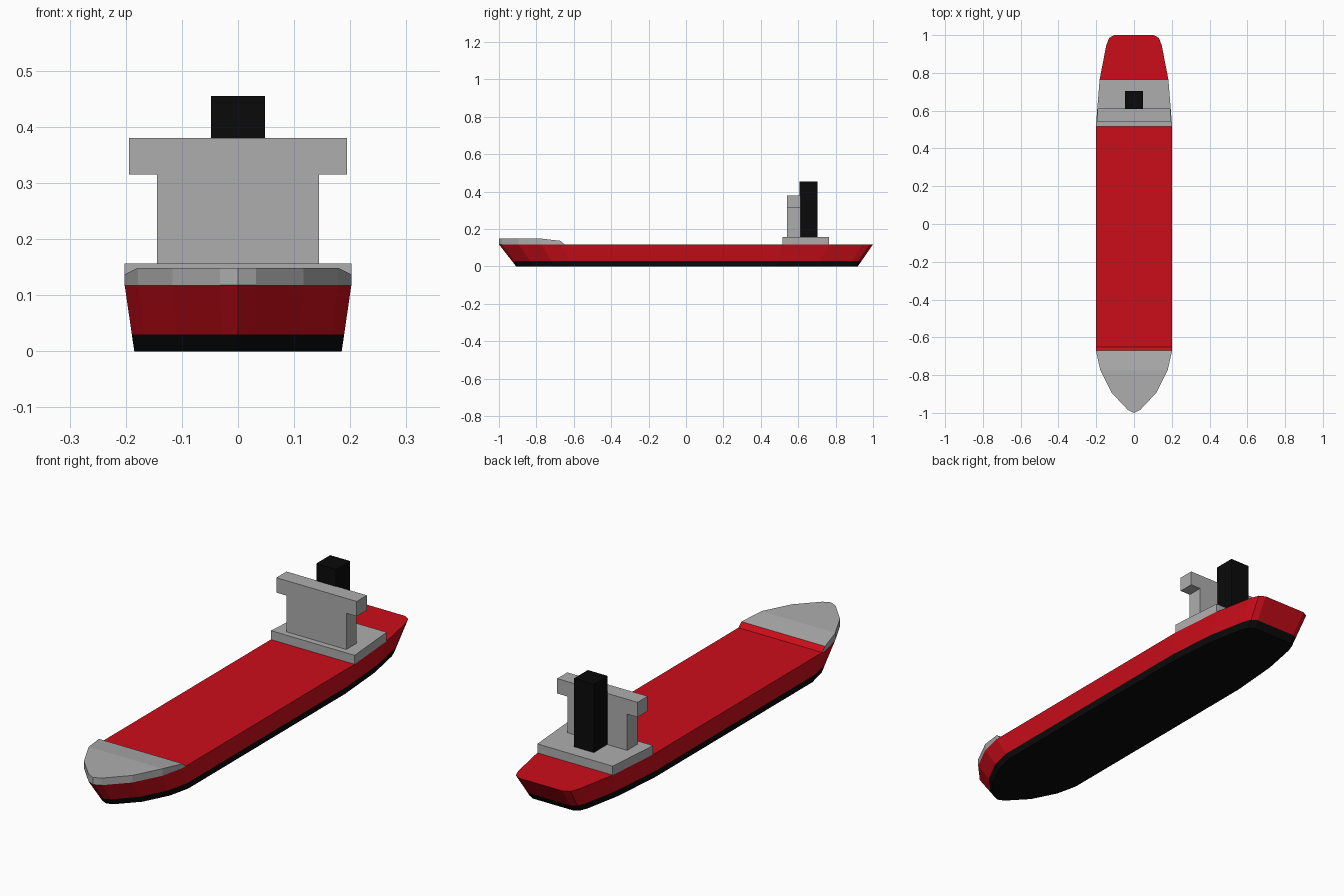
import bpy, bmesh

if "Cube" in bpy.data.objects:
    bpy.data.objects.remove(bpy.data.objects["Cube"])


def material(name, color):
    m = bpy.data.materials.new(name)
    m.diffuse_color = color
    m.use_nodes = True
    m.node_tree.nodes["Principled BSDF"].inputs["Base Color"].default_value = m.diffuse_color
    return m


RED = material("red", (0.6, 0.004, 0.01, 1))
BLACK = material("black", (0.003, 0.003, 0.003, 1))
GREY = material("grey", (0.42, 0.42, 0.42, 1))


def loft(name, rings, mats):
    """Skin a stack of rings; mats[i] colours band i, the last one caps it."""
    mesh = bpy.data.meshes.new(name)
    obj = bpy.data.objects.new(name, mesh)
    bpy.context.collection.objects.link(obj)
    slots = list(dict.fromkeys(mats))
    for m in slots:
        mesh.materials.append(m)
    bm = bmesh.new()
    loops = [[bm.verts.new(p) for p in ring] for ring in rings]
    n = len(rings[0])
    bm.faces.new(loops[0][::-1]).material_index = slots.index(mats[0])
    for a, b, m in zip(loops, loops[1:], mats):
        for i in range(n):
            j = (i + 1) % n
            bm.faces.new((a[i], a[j], b[j], b[i])).material_index = slots.index(m)
    bm.faces.new(loops[-1]).material_index = slots.index(mats[-1])
    bmesh.ops.recalc_face_normals(bm, faces=bm.faces)
    bm.to_mesh(mesh)
    bm.free()
    return obj


def mirrored(half):
    return half + [(-x, y) for x, y in reversed(half) if x > 0]


def box(name, hx, y0, y1, z0, z1, mat):
    outline = [(-hx, y0), (hx, y0), (hx, y1), (-hx, y1)]
    return loft(name, [[(x, y, z) for x, y in outline] for z in (z0, z1)], [mat, mat])


# hull: deck outline tapering linearly to the keel
DECK = 0.118
bow = [(0, -1), (0.032, -0.985), (0.117, -0.895), (0.178, -0.775), (0.202, -0.67)]
stern = [(0.202, 0.515), (0.182, 0.765), (0.147, 0.945), (0.132, 0.985), (0.105, 1.0)]
outline = mirrored(bow + stern)


def hull_ring(z):
    t = 1 - z / DECK
    return [(x * (1 - 0.085 * t), y * (1 - 0.087 * t) + 0.005 * t, z) for x, y in outline]


loft("hull", [hull_ring(z) for z in (0, 0.03, DECK)], [BLACK, RED, RED])

# raised bow deck, dropping towards a red ramp at its rear
bow_heights = [0.149, 0.149, 0.149, 0.149, 0.137]
fore = mirrored(bow + [(0.202, -0.65)])
top = [(x, min(y, -0.67), 0.149 if y < -0.7 else 0.137) for x, y in fore]
foredeck = loft("bow_deck", [[(x, y, DECK) for x, y in fore], top], [GREY, GREY])
mesh = foredeck.data
bm = bmesh.new()
bm.from_mesh(mesh)
bmesh.ops.remove_doubles(bm, verts=bm.verts, dist=1e-5)
# split the bent top along its fold line
fold = sorted((v for v in bm.verts if v.co.z > 0.14), key=lambda v: v.co.y)[-2:]
bmesh.ops.connect_verts(bm, verts=fold)
bmesh.ops.recalc_face_normals(bm, faces=bm.faces)
bm.normal_update()
mesh.materials.append(RED)
for f in bm.faces:
    if f.normal.y > 0.5:
        f.material_index = 1
bm.to_mesh(mesh)
bm.free()

# superstructure base follows the hull edge
base = [(-0.202, 0.515), (0.202, 0.515), (0.182, 0.765), (-0.182, 0.765)]
loft("superstructure_base", [[(x, y, z) for x, y in base] for z in (DECK, 0.157)], [GREY, GREY])

# T-shaped bridge
tee = [(0.144, 0.157), (0.144, 0.315), (0.194, 0.315), (0.194, 0.38)]
tee = mirrored(tee)
loft("bridge", [[(x, y, z) for x, z in tee] for y in (0.541, 0.611)], [GREY, GREY])

# funnel
box("funnel", 0.048, 0.608, 0.704, 0.157, 0.455, BLACK)
